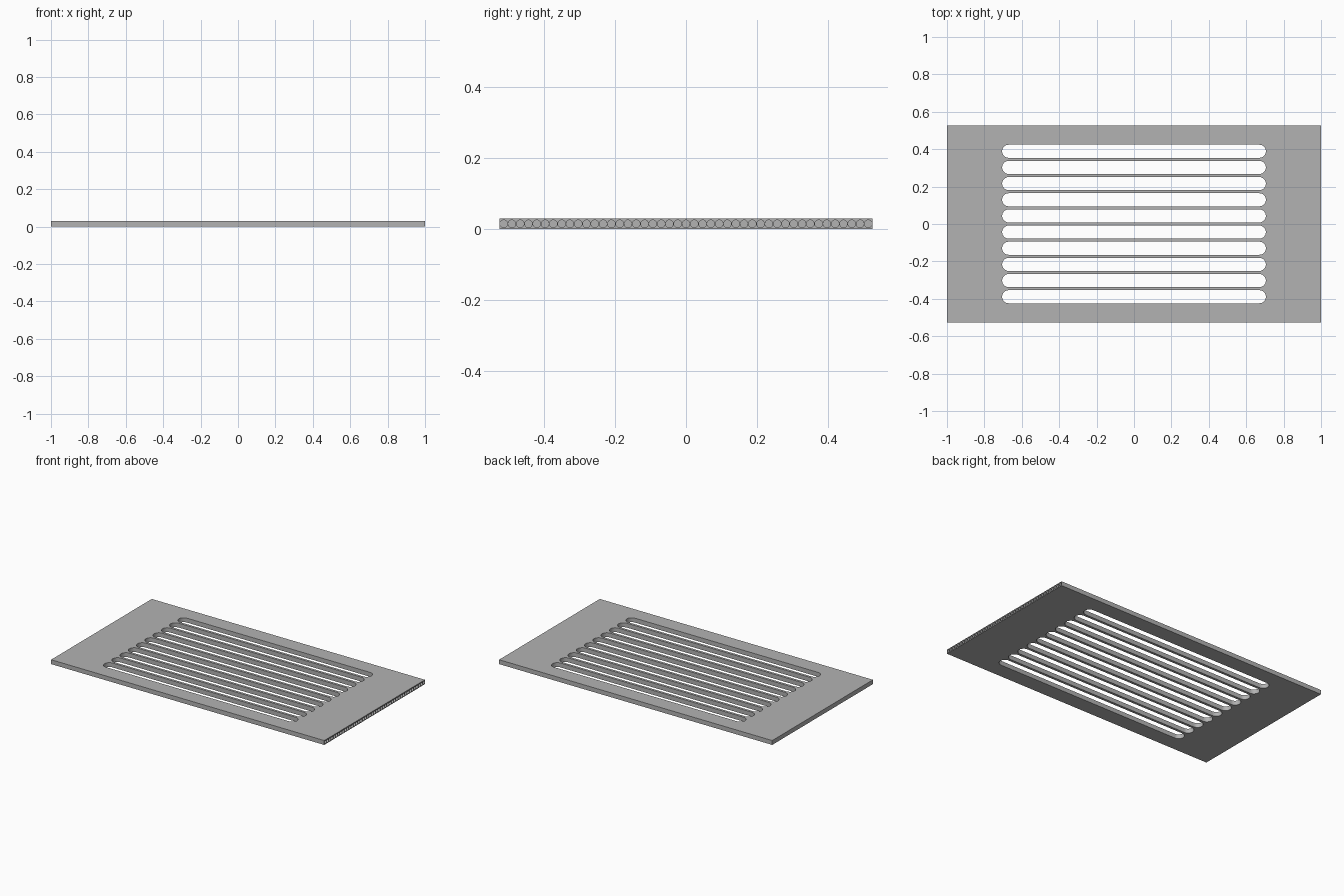
import bpy, bmesh, math
from mathutils import Matrix, Vector

LENGTH, WIDTH, THICK = 2.0, 1.053, 0.029
SLOTS, SLOT_PITCH, SLOT_R, SLOT_END = 10, 0.0864, 0.035, 0.705
BORES, BORE_R, BORE_DEPTH = 45, 0.0107, 0.1

cube = bpy.data.objects.get("Cube")
if cube:
    bpy.data.objects.remove(cube, do_unlink=True)

grey = bpy.data.materials.new("plain grey")
grey.use_nodes = True
colour = (0.45, 0.45, 0.45, 1)
grey.diffuse_color = colour
grey.node_tree.nodes["Principled BSDF"].inputs["Base Color"].default_value = colour


def make_object(name, bm):
    bmesh.ops.recalc_face_normals(bm, faces=bm.faces)
    mesh = bpy.data.meshes.new(name)
    bm.to_mesh(mesh)
    bm.free()
    mesh.materials.append(grey)
    obj = bpy.data.objects.new(name, mesh)
    bpy.context.collection.objects.link(obj)
    return obj


def add_slot(bm, y):
    """Round-ended prism running along x."""
    ring = []
    steps = 16
    for side in (1, -1):
        for i in range(steps + 1):
            a = -math.pi / 2 + math.pi * i / steps
            x = side * (SLOT_END - SLOT_R + SLOT_R * math.cos(a))
            ring.append(bm.verts.new((x, y + side * SLOT_R * math.sin(a), -THICK)))
    face = bm.faces.new(ring)
    made = bmesh.ops.extrude_face_region(bm, geom=[face])["geom"]
    verts = [v for v in made if isinstance(v, bmesh.types.BMVert)]
    bmesh.ops.translate(bm, verts=verts, vec=Vector((0, 0, 3 * THICK)))


def cut(target, cutter):
    cutter.hide_render = True
    mod = target.modifiers.new("cut", "BOOLEAN")
    mod.operation = "DIFFERENCE"
    mod.solver = "EXACT"
    mod.object = cutter
    bpy.context.view_layer.objects.active = target
    bpy.ops.object.modifier_apply(modifier=mod.name)
    bpy.data.objects.remove(cutter, do_unlink=True)


# Flat plate
bm = bmesh.new()
bmesh.ops.create_cube(bm, size=1, matrix=Matrix.Translation((0, 0, THICK / 2))
                      @ Matrix.Diagonal((LENGTH, WIDTH, THICK, 1)))
plate = make_object("slotted_plate", bm)

# Row of long vent slots
bm = bmesh.new()
for i in range(SLOTS):
    add_slot(bm, (i - (SLOTS - 1) / 2) * SLOT_PITCH)
cut(plate, make_object("slot_cutter", bm))

# Row of small blind bores in the left end
bm = bmesh.new()
pitch = WIDTH / BORES
for i in range(BORES):
    place = Matrix.Translation((LENGTH / 2, (i - (BORES - 1) / 2) * pitch, THICK / 2))
    bmesh.ops.create_cone(bm, cap_ends=True, segments=20, radius1=BORE_R,
                          radius2=BORE_R, depth=2 * BORE_DEPTH,
                          matrix=place @ Matrix.Rotation(math.pi / 2, 4, "Y"))
cut(plate, make_object("bore_cutter", bm))

# Smooth the round walls, keep the edges crisp
bpy.ops.object.select_all(action="DESELECT")
plate.select_set(True)
bpy.context.view_layer.objects.active = plate
bpy.ops.object.shade_smooth_by_angle(angle=math.radians(30))
